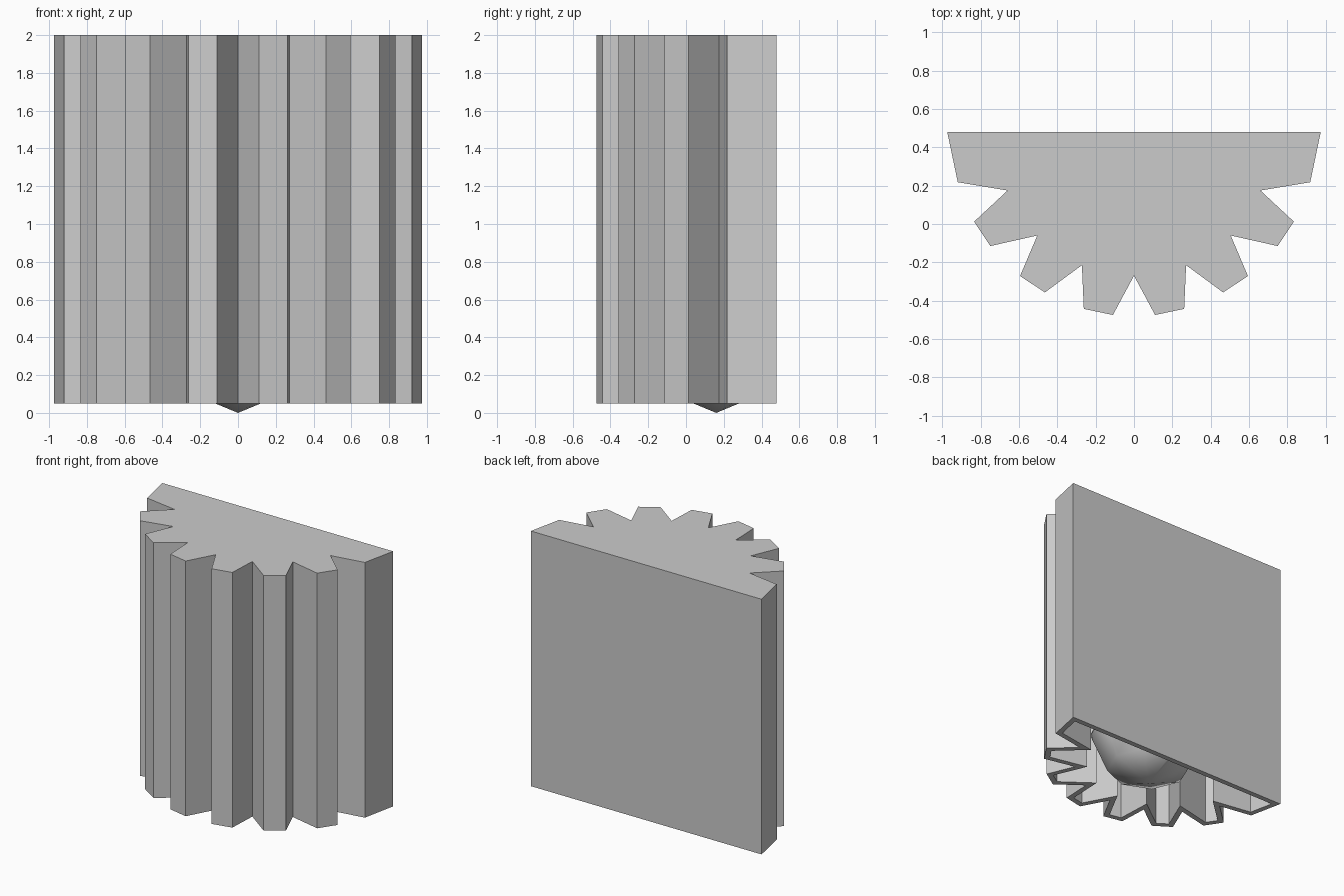
import bpy, bmesh
from mathutils import Vector

if "Cube" in bpy.data.objects:
    bpy.data.objects.remove(bpy.data.objects["Cube"], do_unlink=True)

BOTTOM, TOP, WALL = 0.05, 2.0, 0.04
BALL_RADIUS, BALL_Y = 0.42, 0.16

gray = bpy.data.materials.new("plain_gray")
gray.diffuse_color = (0.6, 0.6, 0.6, 1)
gray.use_nodes = True
gray.node_tree.nodes["Principled BSDF"].inputs["Base Color"].default_value = (0.6, 0.6, 0.6, 1)


def add_object(name, bm):
    bmesh.ops.recalc_face_normals(bm, faces=bm.faces)
    mesh = bpy.data.meshes.new(name)
    bm.to_mesh(mesh)
    bm.free()
    mesh.materials.append(gray)
    obj = bpy.data.objects.new(name, mesh)
    bpy.context.collection.objects.link(obj)
    return obj


def inset(points, width):
    """Offset a counter-clockwise outline inwards by an even width."""
    result = []
    for i, p in enumerate(points):
        a = (p - points[i - 1]).normalized()
        b = (points[(i + 1) % len(points)] - p).normalized()
        na, nb = Vector((-a.y, a.x)), Vector((-b.y, b.x))
        result.append(p + (na + nb) * width / (1 + na.dot(nb)))
    return result


# Fluted half-drum outline: right half, then mirrored
half = [(0.11, -0.475), (0.262, -0.443), (0.272, -0.215), (0.465, -0.357),
        (0.595, -0.272), (0.505, -0.06), (0.75, -0.115), (0.835, 0.012),
        (0.66, 0.175), (0.92, 0.218), (0.975, 0.48)]
outline = [Vector(p) for p in [(0, -0.27)] + half + [(-x, y) for x, y in reversed(half)]]

# Hollow shell, closed on top and open underneath
bm = bmesh.new()


def ring(points, z):
    return [bm.verts.new((p.x, p.y, z)) for p in points]


inner = inset(outline, WALL)
loops = [ring(outline, TOP), ring(outline, BOTTOM), ring(inner, BOTTOM), ring(inner, TOP - WALL)]
for upper, lower in zip(loops, loops[1:]):
    for i in range(len(upper)):
        bm.faces.new((upper[i - 1], upper[i], lower[i], lower[i - 1]))
bm.faces.new(loops[0])
bm.faces.new(loops[-1])
add_object("fluted_shell", bm)

# Coarse smooth ball inside, trimmed flat against the back wall
bm = bmesh.new()
bmesh.ops.create_uvsphere(bm, u_segments=8, v_segments=4, radius=BALL_RADIUS)
bmesh.ops.translate(bm, verts=bm.verts, vec=(0, BALL_Y, BALL_RADIUS))
cut = bmesh.ops.bisect_plane(bm, geom=bm.verts[:] + bm.edges[:] + bm.faces[:],
                             plane_co=(0, 0.45, 0), plane_no=(0, 1, 0), clear_outer=True)
bmesh.ops.holes_fill(bm, edges=[e for e in bm.edges if e.is_boundary])
ball = add_object("inner_ball", bm)
for face in ball.data.polygons:
    face.use_smooth = face.normal.y < 0.99
